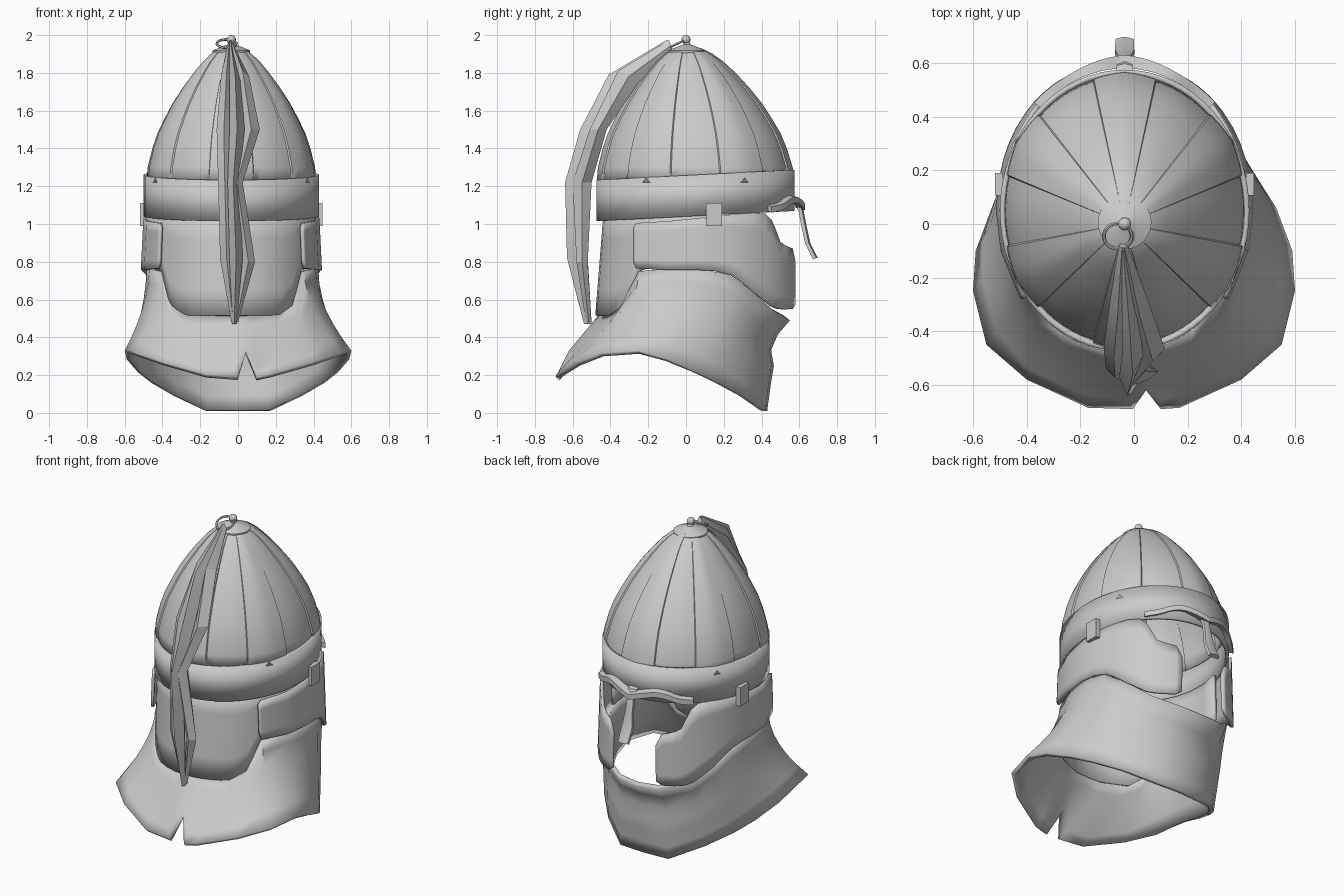
import bpy, bmesh, math
from mathutils import Vector

if "Cube" in bpy.data.objects:
    bpy.data.objects.remove(bpy.data.objects["Cube"])

CX, CY = -0.035, 0.05
steel = bpy.data.materials.new("steel_grey")
steel.diffuse_color = (0.6, 0.6, 0.6, 1)
steel.use_nodes = True
steel.node_tree.nodes["Principled BSDF"].inputs["Base Color"].default_value = steel.diffuse_color


def finish(ob, angle=35):
    ob.data.materials.append(steel)
    bpy.ops.object.select_all(action='DESELECT')
    ob.select_set(True)
    bpy.context.view_layer.objects.active = ob
    bpy.ops.object.shade_smooth_by_angle(angle=math.radians(angle))
    return ob


def loft(name, rings, closed=True, thick=0.0, caps=False, angle=35):
    """Skin a stack of rings (bottom to top, counter-clockwise)."""
    bm = bmesh.new()
    vs = [[bm.verts.new(p) for p in r] for r in rings]
    n = len(rings[0])
    for a, b in zip(vs, vs[1:]):
        for i in range(n if closed else n - 1):
            j = (i + 1) % n
            bm.faces.new((a[i], a[j], b[j], b[i]))
    if caps:
        bm.faces.new(list(reversed(vs[0])))
        bm.faces.new(vs[-1])
        bmesh.ops.recalc_face_normals(bm, faces=bm.faces)
    me = bpy.data.meshes.new(name)
    bm.to_mesh(me)
    bm.free()
    ob = bpy.data.objects.new(name, me)
    bpy.context.collection.objects.link(ob)
    if thick:
        m = ob.modifiers.new("thickness", 'SOLIDIFY')
        m.thickness, m.offset = thick, -1
    return finish(ob, angle)


def ell(a, rx, ry, z, cy=CY):
    return (CX + rx * math.cos(a), cy + ry * math.sin(a), z)


def interp(table, t, col=1):
    for p, q in zip(table, table[1:]):
        if t <= q[0]:
            f = max(0, (t - p[0]) / (q[0] - p[0]))
            return p[col] + (q[col] - p[col]) * f
    return table[-1][col]


def mirrored(p):
    return (2 * CX - p[0], p[1], p[2])


# Domed skull with six raised, softly ridged plates
profile = [(1.22, 1.0), (1.3, .985), (1.4, .93), (1.48, .87), (1.56, .785), (1.64, .69),
           (1.72, .575), (1.8, .445), (1.86, .335), (1.9, .24), (1.93, .14), (1.94, .02)]
angles = []
for k in range(6):
    c = 90 + 60 * k
    for d in (-15.3, -14.7, -10, -5, 0, 5, 10, 14.7, 15.3, 20, 25, 30, 35, 40):
        angles.append((c + d, max(0, 0.008 + 0.010 * (1 - abs(d) / 15)) if abs(d) < 15 else 0))
rings = []
for z, s in profile:
    cy = CY * s
    rings.append([ell(math.radians(a), .45 * s + b * min(1, s * 2), .505 * s + b * min(1, s * 2), z, cy)
                  for a, b in angles])
loft("dome", rings, thick=0.015, angle=25)

# Tilted brow band
N = 64
ring_angles = [2 * math.pi * i / N for i in range(N)]
rings = []
for z in (1.042, 1.26):
    rings.append([ell(a, .465, .525, z + .027 * math.sin(a)) for a in ring_angles])
loft("brow_band", rings, thick=0.02)

# Neck guard wrapping round the back
guard = [(0, .515), (36, .515), (40, .53), (46, .57), (55, .75), (60, .765), (110, .765)]
degs = [-110, -95, -80, -68, -60, -55, -50, -46, -40, -36, -28, -20, -10, 0]
degs += [-d for d in reversed(degs[:-1])]
rings = []
for k in range(5):
    row = []
    for d in degs:
        lo = interp(guard, abs(d))
        z = lo + (1.06 - lo) * k / 4
        row.append(ell(math.radians(270 + d), .452, .47 + .08 * (1.02 - z), z, .03))
    rings.append(row)
loft("neck_guard", rings, closed=False, thick=0.02)

# Cheek plates: y, lower edge, upper edge
cheek = [(-.28, .8, .98), (-.265, .765, 1.005), (-.1, .757, 1.015), (.05, .757, 1.03), (.15, .752, 1.04),
         (.24, .73, 1.05), (.3, .69, 1.055), (.36, .64, 1.06), (.42, .595, 1.055),
         (.455, .567, 1.02), (.48, .555, .96), (.5, .55, .905), (.53, .548, .885),
         (.565, .55, .87), (.58, .575, .8)]
rows = []
for k in range(6):
    row = []
    for y, lo, hi in cheek:
        z = lo + (hi - lo) * k / 5
        row.append(ell(math.asin((y - CY) / .56), .465 + .05 * (1.05 - z), .56, z))
    rows.append(row)
loft("right_cheek_plate", rows, closed=False, thick=0.018)
loft("left_cheek_plate", [[mirrored(p) for p in reversed(r)] for r in rows], closed=False, thick=0.018)

# Hinge tabs holding the cheek plates
for side, label in ((1, "right"), (-1, "left")):
    bpy.ops.mesh.primitive_cube_add(size=1, location=(CX + side * .468, .148, 1.05))
    tab = bpy.context.object
    tab.name = label + "_hinge_tab"
    tab.scale = (.03, .085, .12)
    finish(tab)

# Neck curtain: matching half outlines for top edge and hem, back to front
top = [(0, -.465, .515), (.1, -.46, .515), (.25, -.4, .52), (.32, -.33, .57), (.38, -.25, .75),
       (.44, -.08, .765), (.455, .08, .76), (.44, .22, .735), (.38, .35, .645), (.28, .46, .545),
       (.14, .535, .5), (0, .55, .49)]
hem = [(.045, -.62, .33), (.05, -.69, .19), (.17, -.685, .205), (.4, -.58, .27), (.55, -.45, .32),
       (.6, -.25, .33), (.59, -.1, .285), (.53, .06, .215), (.46, .17, .16), (.34, .3, .09),
       (.17, .42, .01), (0, .43, .01)]


def full(half, shift):
    right = [Vector((x + shift, y, z)) for x, y, z in half]
    left = [Vector((-x + shift, y, z)) for x, y, z in half[1:-1]]
    return right + left[::-1]


top_full, hem_full = full(top, -.03), full(hem, 0)
hem_full[1].x, hem_full[-1].x = .1, -.005
rings = []
for t in (1, .84, .67, .5, .33, .16, 0):
    row = []
    for a, b in zip(top_full, hem_full):
        e = .5 if a.y > .4 else 1.0 if a.y > .3 or a.y < -.3 else 1.8
        w = t ** e
        # small chin fold at the front
        fold = -.035 * math.sin(math.pi * t) * max(0, (a.y - .3) / .25) if t < .5 else 0
        row.append((a.x + (b.x - a.x) * w, a.y + (b.y - a.y) * w + fold, a.z + (b.z - a.z) * t))
    rings.append(row)
loft("neck_curtain", rings, thick=0.028, angle=40)

# Eyebrow ridge, arched over each eye
arch = [(0, 1.085), (8, 1.105), (18, 1.125), (26, 1.115), (34, 1.085), (44, 1.072)]
rings = []
for d in range(-44, 45, 4):
    a = math.radians(90 + d)
    z = interp(arch, abs(d))
    out = .02 * max(0, 1 - abs(d) / 25)
    rings.append([ell(a, .45, .53, z), ell(a, .485, .56 + out, z - .012),
                  ell(a, .485, .56 + out, z + .02), ell(a, .45, .53, z + .03)])
loft("eyebrow_ridge", rings, thick=0, caps=True)

# Nasal bar: y, z, half width
nasal = [(.56, 1.14, .03), (.59, 1.13, .03), (.615, 1.07, .022), (.63, .99, .025), (.65, .9, .036), (.69, .82, .034)]
rings = [[(CX - w, y - .018, z - .008), (CX + w, y - .018, z - .008), (CX + w, y, z), (CX, y + .008, z),
          (CX - w, y, z)] for y, z, w in nasal]
loft("nasal_bar", rings, caps=True)

# Crown cap and finial
cap = [(1.9, .098), (1.918, .1), (1.935, .06), (1.95, .02), (1.965, .012)]
loft("crown_cap", [[ell(2 * math.pi * i / 24, r, r, z, 0.005) for i in range(24)] for z, r in cap], caps=True)
bpy.ops.mesh.primitive_uv_sphere_add(segments=16, ring_count=10, radius=.024, location=(CX, 0, 1.976))
bpy.context.object.name = "finial_ball"
finish(bpy.context.object)
bpy.ops.mesh.primitive_torus_add(major_segments=24, minor_segments=6, major_radius=.052, minor_radius=.007,
                                 location=(CX - .025, -.045, 1.955), rotation=(math.radians(25), 0, 0))
bpy.context.object.name = "plume_ring"
finish(bpy.context.object)

# Trailing plume: folded strands as x, half width, y inner, y outer, z
strands = {
    "plume_left": [(-.045, .012, -.07, -.09, 1.945), (-.06, .03, -.25, -.33, 1.78), (-.075, .038, -.42, -.5, 1.5),
                   (-.07, .035, -.5, -.57, 1.22), (-.06, .035, -.52, -.58, .82), (-.025, .01, -.5, -.53, .48)],
    "plume_middle": [(-.04, .012, -.07, -.1, 1.945), (-.015, .03, -.28, -.41, 1.76), (-.005, .04, -.42, -.56, 1.5),
                     (-.025, .03, -.5, -.64, 1.22), (-.01, .035, -.52, -.63, .82), (-.02, .012, -.5, -.54, .47)],
    "plume_right": [(-.035, .012, -.07, -.09, 1.945), (.025, .035, -.25, -.36, 1.78), (.07, .045, -.42, -.51, 1.5),
                    (-.005, .03, -.5, -.6, 1.22), (.055, .035, -.52, -.58, .8), (-.01, .01, -.5, -.53, .48)],
}
for name, pts in strands.items():
    rings = []
    for x, w, yi, yo, z in pts:
        m = (yi + yo) / 2
        lift = .03 if z > 1.7 else 0
        rings.append([(x - w, m, z), (x, yo, z + lift), (x + w, m, z), (x, yi, z - lift)])
    loft(name, rings[::-1], caps=True, angle=20)
